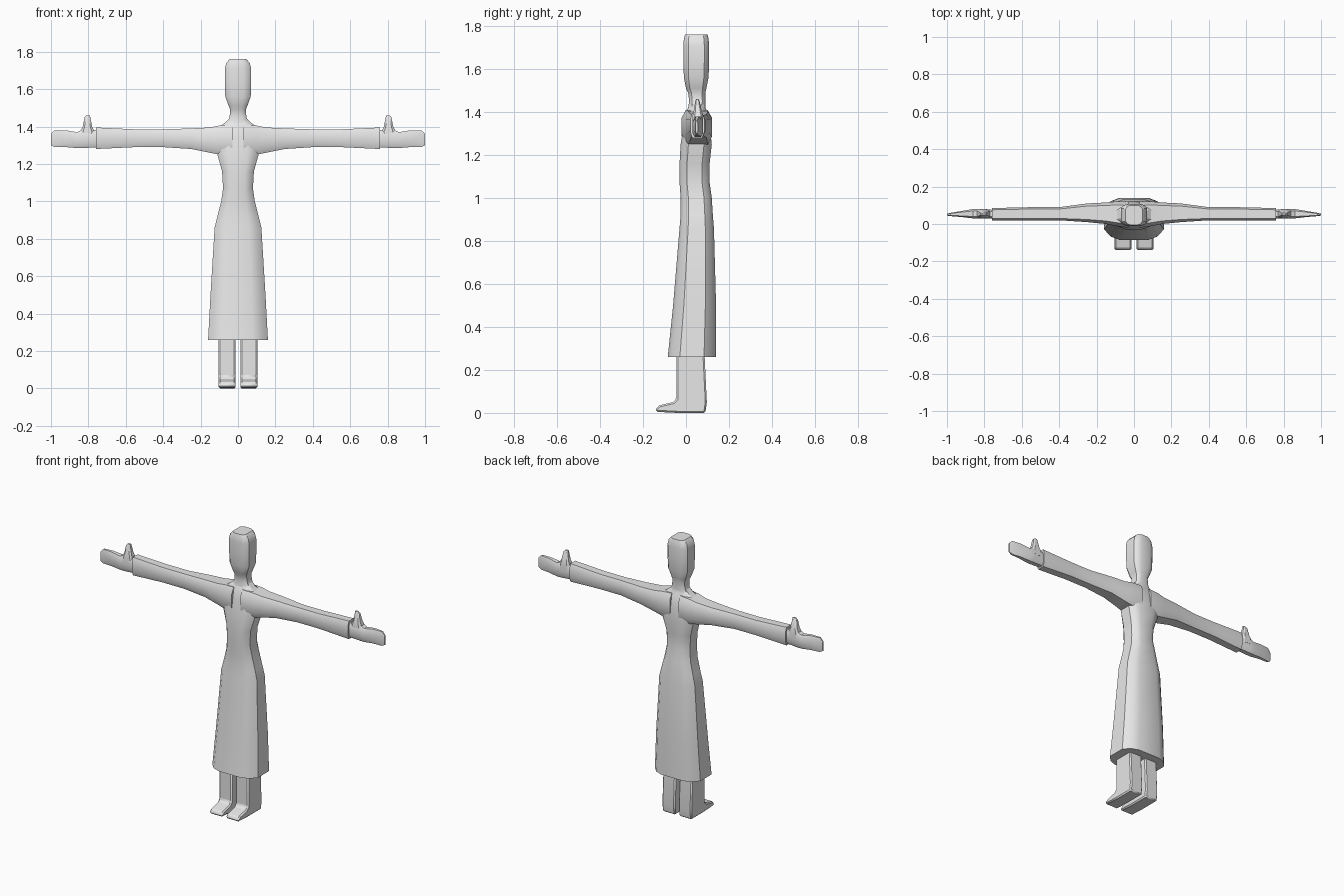
import bpy, bmesh, math

cube = bpy.data.objects.get("Cube")
if cube:
    bpy.data.objects.remove(cube, do_unlink=True)

grey = bpy.data.materials.new("light grey")
grey.use_nodes = True
grey.diffuse_color = (0.8, 0.8, 0.8, 1)
grey.node_tree.nodes["Principled BSDF"].inputs["Base Color"].default_value = (0.8, 0.8, 0.8, 1)

# Cross-sections, one quadrant each, in units of half-width and half-depth
GOWN = [(1, 0.5), (0.78, 0.84), (0.48, 1)]
HEAD = [(1, 0.62), (0.78, 0.88), (0.45, 1)]
ARM = [(1, 0.72), (0.55, 1)]
BLOCK = [(1, 0.6), (0.6, 1)]


def section(quad):
    """Full outline from one quadrant."""
    back = quad[::-1]
    return (quad + [(-u, v) for u, v in back]
            + [(-u, -v) for u, v in quad] + [(u, -v) for u, v in back])


def finish(name, bm, mirror=False, bevel=0, angle=30):
    bmesh.ops.recalc_face_normals(bm, faces=bm.faces)
    mesh = bpy.data.meshes.new(name)
    bm.to_mesh(mesh)
    bm.free()
    mesh.materials.append(grey)
    obj = bpy.data.objects.new(name, mesh)
    bpy.context.collection.objects.link(obj)
    if bevel:
        mod = obj.modifiers.new("Bevel", "BEVEL")
        mod.width = bevel
        mod.segments = 1
        mod.limit_method = "ANGLE"
        mod.angle_limit = math.radians(40)
    if mirror:
        obj.modifiers.new("Mirror", "MIRROR").use_axis = (True, False, False)
    bpy.ops.object.select_all(action="DESELECT")
    obj.select_set(True)
    bpy.context.view_layer.objects.active = obj
    bpy.ops.object.shade_smooth_by_angle(angle=math.radians(angle))
    return obj


def loft(name, rings, quad, axis="Z", mirror=False):
    """Skin rings of (position, a_min, a_max, y_min, y_max); a is x (axis Z) or z (axis X)."""
    bm = bmesh.new()
    loops = []
    for t, a0, a1, y0, y1 in rings:
        loop = []
        for u, v in section(quad):
            a = (a0 + a1) / 2 + u * (a1 - a0) / 2
            y = (y0 + y1) / 2 + v * (y1 - y0) / 2
            loop.append(bm.verts.new((a, y, t) if axis == "Z" else (t, y, a)))
        loops.append(loop)
    for low, high in zip(loops, loops[1:]):
        for i in range(len(low)):
            j = (i + 1) % len(low)
            bm.faces.new((low[i], low[j], high[j], high[i]))
    bm.faces.new(loops[0])
    bm.faces.new(loops[-1])
    return finish(name, bm, mirror)


def upright(rows):
    return [(z, -w, w, y0, y1) for z, w, y0, y1 in rows]


# Gown: flared skirt, waist, chest and collar
loft("gown", upright([
    (0.26, 0.16, -0.085, 0.14), (0.50, 0.147, -0.06, 0.14),
    (0.86, 0.125, -0.03, 0.13), (0.92, 0.11, -0.025, 0.125),
    (1.00, 0.09, -0.025, 0.12), (1.07, 0.08, -0.03, 0.11),
    (1.16, 0.085, -0.03, 0.11), (1.25, 0.11, -0.025, 0.12),
    (1.34, 0.11, -0.01, 0.11), (1.40, 0.10, 0.0, 0.10),
    (1.42, 0.07, 0.01, 0.09), (1.44, 0.05, 0.015, 0.09)]), GOWN)

# Neck and head
loft("neck_and_head", upright([
    (1.42, 0.06, 0.01, 0.09), (1.45, 0.045, 0.015, 0.09),
    (1.49, 0.042, 0.01, 0.09), (1.51, 0.05, 0.0, 0.095),
    (1.56, 0.068, -0.01, 0.105), (1.64, 0.07, -0.012, 0.108),
    (1.71, 0.07, -0.012, 0.108), (1.74, 0.063, -0.01, 0.105),
    (1.76, 0.045, -0.005, 0.10)]), HEAD)

# Sleeves
loft("sleeves", [
    (0.03, 1.25, 1.41, -0.02, 0.12), (0.10, 1.25, 1.405, -0.01, 0.12),
    (0.15, 1.26, 1.395, 0.0, 0.115), (0.25, 1.28, 1.39, 0.01, 0.11),
    (0.40, 1.29, 1.385, 0.02, 0.09), (0.55, 1.29, 1.385, 0.02, 0.09),
    (0.76, 1.28, 1.395, 0.02, 0.085)], ARM, "X", True)

# Flat tapering hands
loft("hands", [
    (0.74, 1.29, 1.38, 0.03, 0.075), (0.83, 1.285, 1.385, 0.03, 0.08),
    (0.86, 1.285, 1.37, 0.03, 0.08), (0.92, 1.29, 1.38, 0.037, 0.07),
    (0.98, 1.29, 1.38, 0.042, 0.06), (1.0, 1.30, 1.36, 0.045, 0.055)], BLOCK, "X", True)

# Thumbs pointing up
loft("thumbs", [
    (1.34, 0.77, 0.85, 0.03, 0.08), (1.38, 0.77, 0.84, 0.03, 0.08),
    (1.40, 0.78, 0.83, 0.035, 0.075), (1.45, 0.79, 0.82, 0.043, 0.063),
    (1.46, 0.79, 0.81, 0.047, 0.058)], BLOCK, "Z", True)

# Legs and feet: one side profile, extruded across the leg's width
profile = [(0.09, 0), (0.097, 0.05), (0.085, 0.30), (-0.045, 0.30), (-0.045, 0.065),
           (-0.06, 0.05), (-0.125, 0.035), (-0.14, 0.02), (-0.14, 0.005), (-0.04, 0)]
bm = bmesh.new()
side = bm.faces.new([bm.verts.new((0.013, y, z)) for y, z in profile])
ext = bmesh.ops.extrude_face_region(bm, geom=[side])
for v in ext["geom"]:
    if isinstance(v, bmesh.types.BMVert):
        v.co.x = 0.103
finish("legs_and_feet", bm, mirror=True, bevel=0.008)
